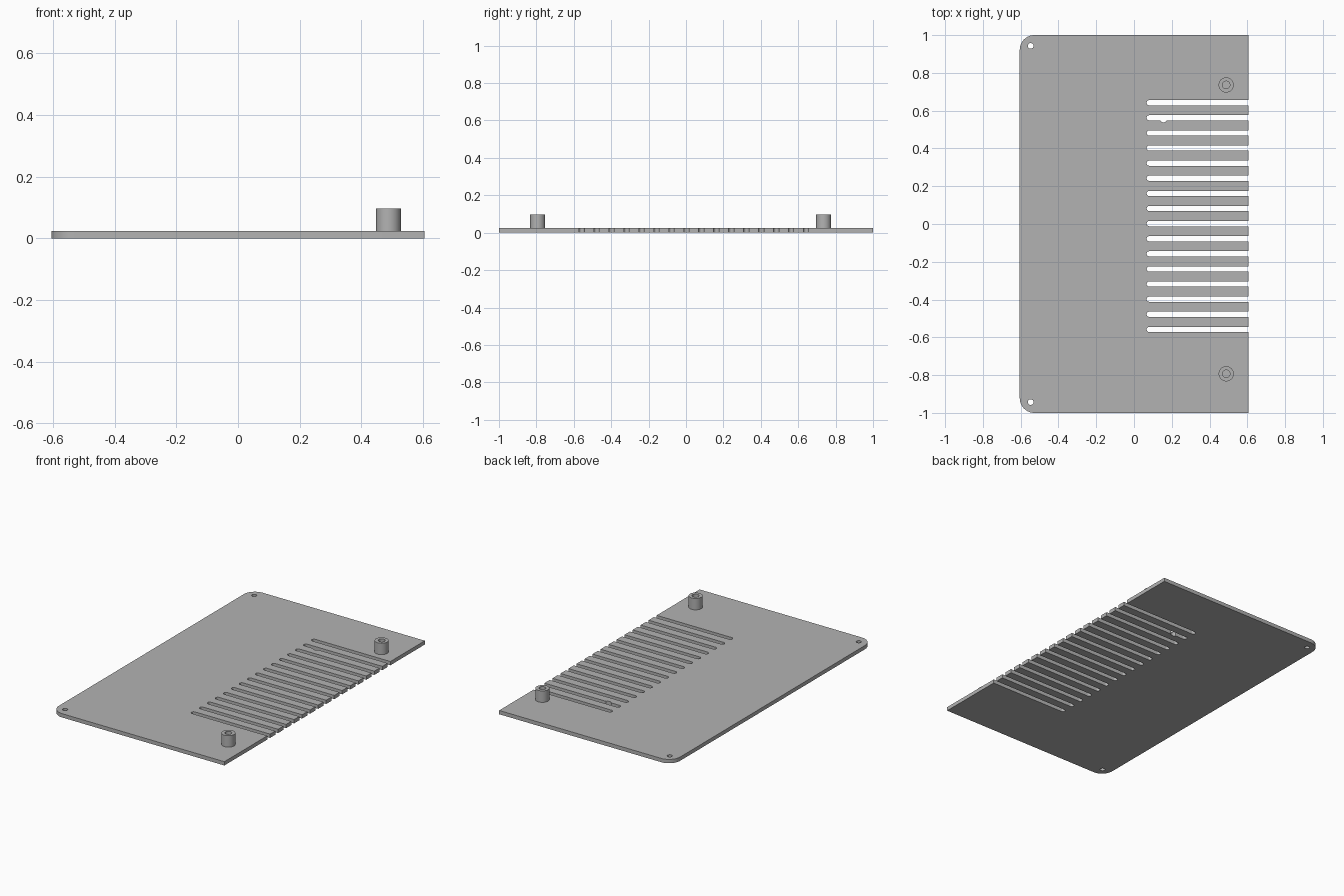
import bpy, bmesh
from math import sin, cos, asin, pi, radians
from mathutils import Vector

cube = bpy.data.objects.get("Cube")
if cube:
    bpy.data.objects.remove(cube, do_unlink=True)

HALF_X, HALF_Y, THICK = 0.605, 1.0, 0.024
SLOT_HALF, SLOT_END, SLOT_STEP = 0.014, 0.067, 0.08

grey = bpy.data.materials.new("plain grey")
grey.use_nodes = True
colour = (0.45, 0.45, 0.45, 1)
grey.diffuse_color = colour
grey.node_tree.nodes["Principled BSDF"].inputs["Base Color"].default_value = colour


def arc(x, y, r, start, end, n):
    """Points along an arc, angles in radians."""
    angles = [start + (end - start) * i / n for i in range(n + 1)]
    return [(x + r * cos(a), y + r * sin(a)) for a in angles]


def finish(obj):
    obj.data.materials.clear()
    obj.data.materials.append(grey)
    bpy.ops.object.select_all(action='DESELECT')
    obj.select_set(True)
    bpy.context.view_layer.objects.active = obj
    bpy.ops.object.shade_smooth_by_angle(angle=radians(30))


def flat_plate(name, loops, thick):
    """Extruded outline; the loops after the first are holes."""
    curve = bpy.data.curves.new(name, 'CURVE')
    curve.dimensions, curve.fill_mode = '2D', 'BOTH'
    curve.extrude = thick / 2
    for pts in loops:
        spline = curve.splines.new('POLY')
        spline.points.add(len(pts) - 1)
        for p, (x, y) in zip(spline.points, pts):
            p.co = (x, y, 0, 1)
        spline.use_cyclic_u = True
    temp = bpy.data.objects.new(name + " outline", curve)
    bpy.context.collection.objects.link(temp)
    bpy.context.view_layer.update()
    evaluated = temp.evaluated_get(bpy.context.evaluated_depsgraph_get())
    mesh = bpy.data.meshes.new_from_object(evaluated)
    bpy.data.objects.remove(temp, do_unlink=True)
    bm = bmesh.new()
    bm.from_mesh(mesh)
    bmesh.ops.remove_doubles(bm, verts=bm.verts, dist=0.0001)
    bmesh.ops.translate(bm, verts=bm.verts, vec=(0, 0, thick / 2))
    bmesh.ops.recalc_face_normals(bm, faces=bm.faces)
    bm.to_mesh(mesh)
    bm.free()
    mesh.name = name
    obj = bpy.data.objects.new(name, mesh)
    bpy.context.collection.objects.link(obj)
    finish(obj)


def lathe(name, profile, location):
    """Profile of (radius, height) turned around the z axis."""
    bm = bmesh.new()
    verts = [bm.verts.new((r, 0, z)) for r, z in profile]
    edges = [bm.edges.new(pair) for pair in zip(verts, verts[1:])]
    bmesh.ops.spin(bm, geom=verts + edges, axis=(0, 0, 1), cent=(0, 0, 0),
                   angle=2 * pi, steps=40)
    bmesh.ops.remove_doubles(bm, verts=bm.verts, dist=0.0001)
    bmesh.ops.recalc_face_normals(bm, faces=bm.faces)
    mesh = bpy.data.meshes.new(name)
    bm.to_mesh(mesh)
    bm.free()
    obj = bpy.data.objects.new(name, mesh)
    obj.location = Vector(location)
    bpy.context.collection.objects.link(obj)
    finish(obj)


# Plate outline: comb of open slots on one long edge, rounded corners on the other
outline = [(HALF_X, -HALF_Y)]
for i in range(16):
    y = -0.558 + i * SLOT_STEP
    outline.append((HALF_X, y - SLOT_HALF))
    if i == 14:
        # Small drilled hole breaking into the slot's edge
        hole_y, hole_r = y - 0.004, 0.02
        tilt = asin((SLOT_HALF - 0.004) / hole_r)
        outline += arc(0.157, hole_y, hole_r, -tilt, tilt - pi, 12)
    outline += arc(SLOT_END + SLOT_HALF, y, SLOT_HALF, 1.5 * pi, 0.5 * pi, 12)
    outline.append((HALF_X, y + SLOT_HALF))
outline.append((HALF_X, HALF_Y))
R = 0.078
outline += arc(R - HALF_X, HALF_Y - R, R, 0.5 * pi, pi, 14)
outline += arc(R - HALF_X, R - HALF_Y, R, pi, 1.5 * pi, 14)

# Corner screw holes
holes = [arc(-0.547, s * 0.943, 0.015, 0, 2 * pi, 24)[:-1] for s in (-1, 1)]
flat_plate("slotted_plate", [outline] + holes, THICK)

# Standoffs with blind bores
bore = [(0, THICK + 0.001), (0.02, THICK + 0.001), (0.02, 0.096),
        (0.04, 0.096), (0.04, THICK - 0.004)]
for name, y in (("front_standoff", -0.793), ("back_standoff", 0.736)):
    lathe(name, bore, (0.488, y, 0))
